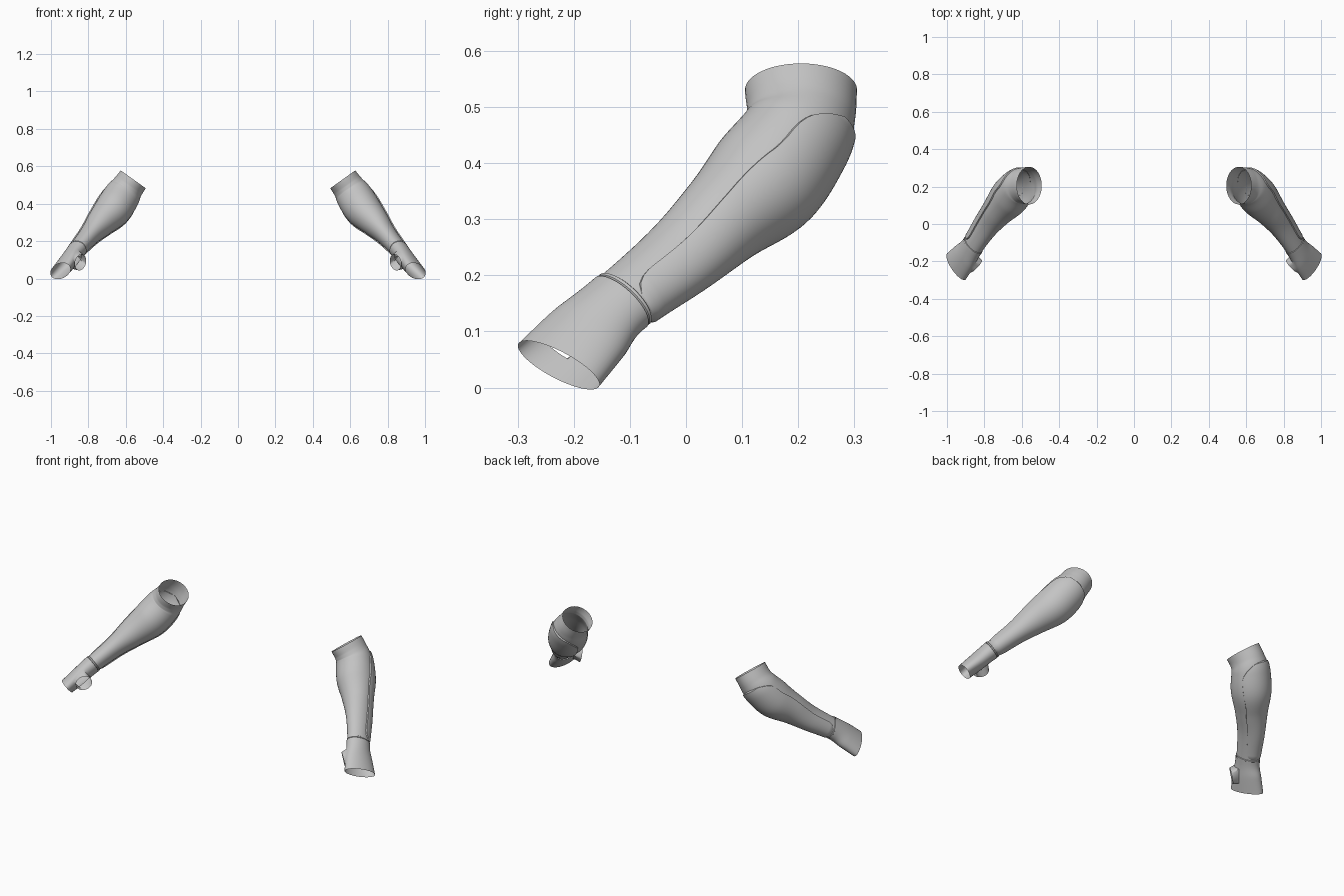
import bpy, bmesh, math
from mathutils import Vector

if "Cube" in bpy.data.objects:
    bpy.data.objects.remove(bpy.data.objects["Cube"])

# Arm stations from elbow to knuckles: x, y, z, radius across, radius deep, roll in degrees
STATIONS = [
    (.560, .205, .530, .082, .100, 0), (.590, .205, .488, .086, .097, 0),
    (.620, .192, .443, .097, .098, 0), (.668, .137, .370, .098, .104, 0),
    (.730, .065, .303, .078, .084, 0), (.793, -.013, .232, .056, .073, 0),
    (.866, -.122, .147, .045, .064, -3), (.908, -.178, .092, .044, .080, -6),
    (.950, -.227, .040, .042, .091, -9)]
SEG = 48

grey = bpy.data.materials.new("grey_cloth")
grey.diffuse_color = (.55, .55, .55, 1)
grey.use_nodes = True
grey.node_tree.nodes["Principled BSDF"].inputs["Base Color"].default_value = grey.diffuse_color


def station(s):
    """Smoothly interpolated station values."""
    last = len(STATIONS) - 1
    i = max(0, min(int(s), last - 1))
    f = s - i
    p = []
    for k in range(i - 1, i + 3):
        if k < 0:
            p.append([2 * a - b for a, b in zip(STATIONS[0], STATIONS[1])])
        elif k > last:
            p.append([2 * a - b for a, b in zip(STATIONS[-1], STATIONS[-2])])
        else:
            p.append(STATIONS[k])
    return [b + .5 * f * (c - a + f * (2 * a - 5 * b + 4 * c - d + f * (3 * (b - c) + d - a)))
            for a, b, c, d in zip(*p)]


def surface(s, angle, offset=0):
    """Point on the arm at a station and an angle in degrees."""
    x, y, z, ra, rb, roll = station(s)
    t = (Vector(station(s + .05)[:3]) - Vector(station(s - .05)[:3])).normalized()
    a = Vector((-t.z, 0, t.x)).normalized()
    b = t.cross(a)
    r = math.radians(roll)
    a, b = a * math.cos(r) - b * math.sin(r), b * math.cos(r) + a * math.sin(r)
    q = math.radians(angle)
    return Vector((x, y, z)) + a * (ra + offset) * math.cos(q) + b * (rb + offset) * math.sin(q)


def grid(bm, rows, closed):
    vs = [[bm.verts.new(p) for p in row] for row in rows]
    n = len(rows[0])
    for r0, r1 in zip(vs, vs[1:]):
        for j in range(n if closed else n - 1):
            k = (j + 1) % n
            bm.faces.new((r0[j], r0[k], r1[k], r1[j]))
    return vs


def finish(bm, name):
    """Make the object, smooth it and mirror it to the other arm."""
    bmesh.ops.recalc_face_normals(bm, faces=bm.faces)
    me = bpy.data.meshes.new(name)
    bm.to_mesh(me)
    bm.free()
    me.materials.append(grey)
    ob = bpy.data.objects.new(name, me)
    bpy.context.collection.objects.link(ob)
    bpy.context.view_layer.objects.active = ob
    ob.select_set(True)
    bpy.ops.object.shade_smooth_by_angle(angle=math.radians(40))
    ob.select_set(False)
    mirror = ob.modifiers.new("other_arm", 'MIRROR')
    mirror.use_mirror_merge = False
    return ob


def tube(s0, s1, steps, offset):
    return [[surface(s0 + (s1 - s0) * i / steps, 360 * j / SEG, offset(i / steps))
             for j in range(SEG)] for i in range(steps + 1)]


# Forearm sleeve, open at the elbow
bm = bmesh.new()
grid(bm, tube(0, 6.05, 48, lambda f: 0), True)
finish(bm, "forearm_sleeve")

# Hand cover, open at the knuckles, with a thumb opening cut from its side
bm = bmesh.new()
STEPS = 20
vs = grid(bm, tube(5.93, 8, STEPS, lambda f: .004 * (1 - f)), True)
i0, i1, j0, j1 = 5, 14, 12, 22
inner = {v for i in range(i0 + 1, i1) for v in vs[i][j0 + 1:j1]}
loop = (vs[i0][j0:j1] + [vs[i][j1] for i in range(i0, i1)]
        + vs[i1][j1:j0:-1] + [vs[i][j0] for i in range(i1, i0, -1)])
bmesh.ops.delete(bm, geom=list(inner), context='VERTS')

# Short thumb collar joined to the edge of the opening
centre, axis = Vector((.842, -.225, .086)), Vector((-.72, -.66, -.2)).normalized()
base = sum((v.co for v in loop), Vector()) / len(loop)
u = axis.orthogonal().normalized()
w = axis.cross(u)
rings = [loop]
angles = [math.atan2((v.co - base).dot(w), (v.co - base).dot(u)) for v in loop]
targets = [centre + (u * math.cos(q) + w * math.sin(q)) * .044 for q in angles]
for f in (.5, 1):
    rings.append([bm.verts.new(v.co.lerp(p, f)) for v, p in zip(loop, targets)])
for r0, r1 in zip(rings, rings[1:]):
    for k in range(len(loop)):
        m = (k + 1) % len(loop)
        bm.faces.new((r0[k], r0[m], r1[m], r1[k]))
finish(bm, "hand_cover")

# Raised forearm guard with rounded ends, its rim sunk into the sleeve
bm = bmesh.new()
rows = []
N, M = 44, 30
for i in range(N + 1):
    f = i / N
    s = 1.45 + 4.4 * f
    top = math.sqrt(max(0, 1 - (1 - min(1, f / .22)) ** 2))
    end = math.sqrt(max(0, 1 - (1 - min(1, (1 - f) / .08)) ** 2))
    half = 78 * max(.02, top) * (.55 + .45 * end)
    row = []
    for j in range(M + 1):
        g = 2 * j / M - 1
        g = math.copysign(1 - (1 - abs(g)) ** 1.3, g)
        rim = j in (0, M) or i in (0, N)
        row.append(surface(s, -87 + half * g, -.002 if rim else .006))
    rows.append(row)
grid(bm, rows, False)
finish(bm, "forearm_guard")

# Narrow strap between guard and hand cover
bm = bmesh.new()
grid(bm, [[surface(s, 360 * j / SEG, o) for j in range(SEG)]
          for s, o in ((5.84, -.001), (5.86, .003), (5.9, .003), (5.92, -.001))], True)
finish(bm, "wrist_strap")
